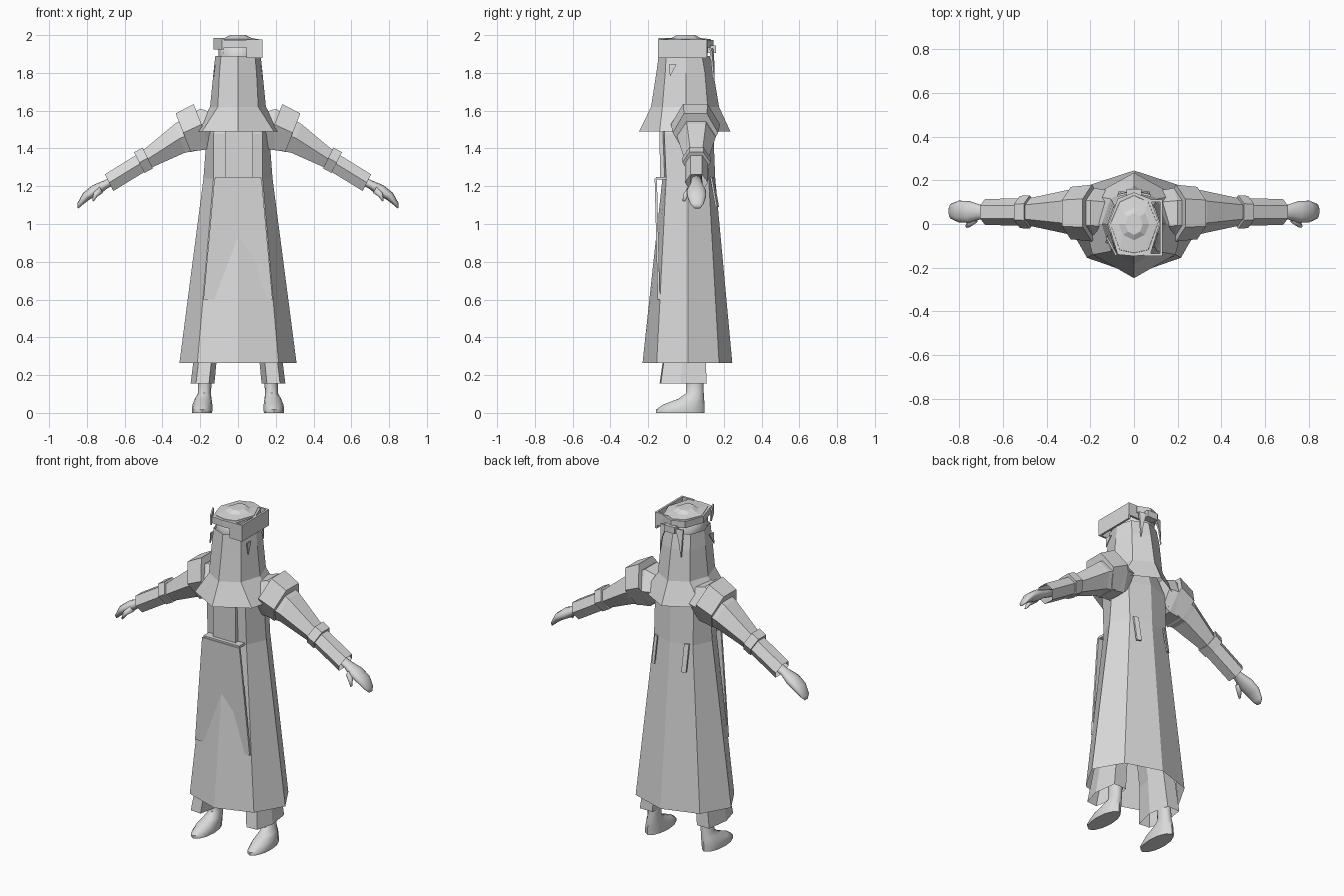
import bpy, bmesh, math
from mathutils import Vector

cloth = bpy.data.materials.new("light_grey")
cloth.diffuse_color = (0.7, 0.7, 0.7, 1)


def finish(name, bm, smooth=False):
    bmesh.ops.recalc_face_normals(bm, faces=bm.faces)
    me = bpy.data.meshes.new(name)
    bm.to_mesh(me)
    bm.free()
    me.materials.append(cloth)
    for p in me.polygons:
        p.use_smooth = smooth
    ob = bpy.data.objects.new(name, me)
    bpy.context.collection.objects.link(ob)
    return ob


def loft(name, rings, smooth=False, caps=(True, True)):
    """Skin a list of equal-length point rings."""
    bm = bmesh.new()
    vs = [[bm.verts.new(p) for p in r] for r in rings]
    n = len(rings[0])
    for a, b in zip(vs, vs[1:]):
        for i in range(n):
            j = (i + 1) % n
            bm.faces.new((a[i], a[j], b[j], b[i]))
    if caps[0]:
        bm.faces.new(vs[0])
    if caps[1]:
        bm.faces.new(vs[-1])
    return finish(name, bm, smooth)


def slab(name, outline, thickness, axis):
    """Flat outline pushed along an axis."""
    return loft(name, [outline, [Vector(p) + Vector(axis) * thickness for p in outline]])


def box(name, lo, hi):
    (a, b, c), (d, e, f) = lo, hi
    return slab(name, [(a, b, c), (d, b, c), (d, e, c), (a, e, c)], f - c, (0, 0, 1))


def oct_ring(z, wide, cx, front, cf, cb, back, mid=0.01):
    """Eight-point garment section with a point at front and back."""
    return [(0, front, z), (cx, cf, z), (wide, mid, z), (cx, cb, z),
            (0, back, z), (-cx, cb, z), (-wide, mid, z), (-cx, cf, z)]


def arm_ring(s, top, bot, yc, hd, n=6):
    """Section across the arm, set by its top and bottom points."""
    t, b = Vector(top), Vector(bot)
    mid, half = (t + b) / 2, (t - b) / 2
    off = math.pi / n if n == 6 else 0
    k = 1 / math.cos(math.pi / 6) if n == 6 else 1
    out = []
    for i in range(n):
        a = off + 2 * math.pi * i / n
        p = mid + half * math.cos(a) * k
        out.append((s * p.x, yc + hd * math.sin(a), p.y))
    return out


def flat_ring(s, x, y, z, rx, ry, n=12):
    return [(s * (x + rx * math.cos(2 * math.pi * i / n)),
             y + ry * math.sin(2 * math.pi * i / n), z) for i in range(n)]


# Robe body and skirt
loft("robe", [
    oct_ring(0.265, 0.31, 0.215, -0.23, -0.155, 0.175, 0.245),
    oct_ring(1.24, 0.183, 0.13, -0.125, -0.105, 0.12, 0.155),
    oct_ring(1.48, 0.165, 0.13, -0.135, -0.115, 0.11, 0.145),
    oct_ring(1.61, 0.13, 0.09, -0.10, -0.08, 0.08, 0.11)], caps=(False, True))

# Apron panel crossing the skirt front
slab("apron", [(-0.125, -0.166, 1.24), (0.125, -0.166, 1.24),
               (0.183, -0.15, 0.60), (-0.183, -0.15, 0.60)], 0.012, (0, 1, 0))
slab("chest_panel", [(-0.07, -0.137, 1.24), (0.08, -0.137, 1.24),
                     (0.08, -0.141, 1.5), (-0.07, -0.141, 1.5)], 0.03, (0, 1, 0))
box("belt_front", (-0.12, -0.16, 1.235), (0.12, -0.10, 1.25))

# Veil over head and shoulders
loft("veil", [
    oct_ring(1.49, 0.225, 0.19, -0.248, -0.14, 0.13, 0.235, 0),
    oct_ring(1.62, 0.148, 0.107, -0.185, -0.125, 0.115, 0.175, 0),
    oct_ring(1.80, 0.13, 0.098, -0.157, -0.11, 0.10, 0.145, 0),
    oct_ring(1.89, 0.12, 0.09, -0.145, -0.105, 0.085, 0.125, 0)], caps=(False, False))

# Head and cap
loft("head", [
    oct_ring(1.70, 0.08, 0.06, -0.11, -0.08, 0.07, 0.09, 0),
    oct_ring(1.88, 0.105, 0.08, -0.13, -0.10, 0.08, 0.115, 0),
    oct_ring(1.96, 0.10, 0.075, -0.125, -0.095, 0.085, 0.115, 0)], smooth=True)
loft("cap", [
    oct_ring(1.955, 0.112, 0.07, -0.14, -0.125, 0.11, 0.14, 0),
    oct_ring(1.978, 0.108, 0.065, -0.132, -0.118, 0.10, 0.13, 0),
    oct_ring(1.985, 0.07, 0.05, -0.075, -0.05, 0.05, 0.075, 0),
    oct_ring(2.0, 0.04, 0.028, -0.05, -0.035, 0.035, 0.05, 0)])

# Headband, with the angular bracket plate on one side
loft("headband", [
    oct_ring(1.935, 0.117, 0.075, -0.147, -0.14, 0.115, 0.145, 0),
    oct_ring(1.975, 0.117, 0.075, -0.147, -0.14, 0.115, 0.145, 0)])
box("bracket_side", (0.118, -0.143, 1.88), (0.13, 0.11, 1.978))
box("bracket_front", (0.045, -0.147, 1.88), (0.13, -0.135, 1.978))
box("bracket_back", (0.045, 0.10, 1.90), (0.13, 0.112, 1.978))
slab("headband_tip", [(-0.12, -0.06, 1.925), (-0.075, -0.145, 1.925),
                      (-0.075, -0.145, 1.985), (-0.12, -0.06, 1.985)], 0.01, (-1, 0, 0))

# Knot and ties behind the head
box("knot", (-0.035, 0.115, 1.905), (0.035, 0.16, 1.945))
for s in (-1, 1):
    slab("knot_tie", [(s * 0.03, 0.135, 1.93), (s * 0.075, 0.125, 1.93),
                      (s * 0.07, 0.14, 1.77), (s * 0.055, 0.14, 1.86)], 0.01, (0, 1, 0))
    # Side wisp
    slab("side_wisp", [(s * 0.118, -0.09, 1.845), (s * 0.118, -0.05, 1.845),
                       (s * 0.125, -0.085, 1.78)], 0.006, (s, 0, 0))
    # Belt tabs at the back
    slab("back_tab", [(s * 0.09, 0.137, 1.25), (s * 0.115, 0.127, 1.25),
                      (s * 0.115, 0.155, 1.09), (s * 0.09, 0.165, 1.09)], 0.01, (0, 1, 0))

for s in (-1, 1):
    side = "right" if s > 0 else "left"
    # Sleeve
    loft("sleeve_" + side, [
        arm_ring(s, (0.12, 1.585), (0.13, 1.43), 0.045, 0.11),
        arm_ring(s, (0.20, 1.61), (0.165, 1.395), 0.05, 0.115),
        arm_ring(s, (0.335, 1.53), (0.28, 1.378), 0.055, 0.10),
        arm_ring(s, (0.515, 1.38), (0.455, 1.30), 0.055, 0.062),
        arm_ring(s, (0.705, 1.263), (0.66, 1.175), 0.055, 0.06)], caps=(True, False))
    # Shoulder band
    loft("shoulder_band_" + side, [
        arm_ring(s, (0.235, 1.635), (0.15, 1.42), 0.05, 0.13),
        arm_ring(s, (0.33, 1.585), (0.25, 1.38), 0.05, 0.12)])
    # Forearm band
    loft("forearm_band_" + side, [
        arm_ring(s, (0.505, 1.405), (0.45, 1.295), 0.055, 0.076),
        arm_ring(s, (0.55, 1.38), (0.495, 1.27), 0.055, 0.074)])
    # Hand and thumb
    loft("hand_" + side, [
        arm_ring(s, (0.62, 1.27), (0.60, 1.235), 0.055, 0.03, 12),
        arm_ring(s, (0.71, 1.23), (0.69, 1.19), 0.055, 0.032, 12),
        arm_ring(s, (0.77, 1.205), (0.735, 1.155), 0.055, 0.05, 12),
        arm_ring(s, (0.82, 1.165), (0.785, 1.13), 0.057, 0.05, 12),
        arm_ring(s, (0.85, 1.11), (0.825, 1.10), 0.058, 0.035, 12),
        arm_ring(s, (0.85, 1.085), (0.845, 1.082), 0.06, 0.015, 12)], smooth=True)
    loft("thumb_" + side, [
        arm_ring(s, (0.735, 1.20), (0.715, 1.165), 0.025, 0.022, 8),
        arm_ring(s, (0.765, 1.165), (0.745, 1.145), 0.0, 0.016, 8),
        arm_ring(s, (0.772, 1.125), (0.763, 1.12), -0.01, 0.008, 8)], smooth=True)
    # Trouser leg, hexagonal
    loft("trouser_" + side, [
        [(s * (cx + w * a), y0 + d * b, z) for a, b in
         ((-0.55, -1), (0.55, -0.95), (1, -0.1), (0.7, 1), (-0.6, 1), (-1, 0))]
        for z, cx, w, y0, d in ((0.155, 0.188, 0.063, -0.015, 0.125),
                                (0.36, 0.165, 0.06, -0.005, 0.105),
                                (0.85, 0.085, 0.075, 0.01, 0.09))], caps=(False, True))
    # Foot and ankle
    foot = loft("foot_" + side, [
        flat_ring(s, 0.19, -0.03, 0.0, 0.053, 0.128),
        flat_ring(s, 0.19, -0.03, 0.018, 0.055, 0.128),
        flat_ring(s, 0.188, -0.01, 0.045, 0.052, 0.108),
        flat_ring(s, 0.184, 0.028, 0.075, 0.044, 0.068),
        flat_ring(s, 0.178, 0.048, 0.105, 0.034, 0.046),
        flat_ring(s, 0.175, 0.048, 0.16, 0.036, 0.045),
        flat_ring(s, 0.17, 0.04, 0.32, 0.042, 0.05)], smooth=True)
    bpy.ops.object.select_all(action='DESELECT')
    foot.select_set(True)
    bpy.context.view_layer.objects.active = foot
    bpy.ops.object.shade_smooth_by_angle(angle=math.radians(50))
